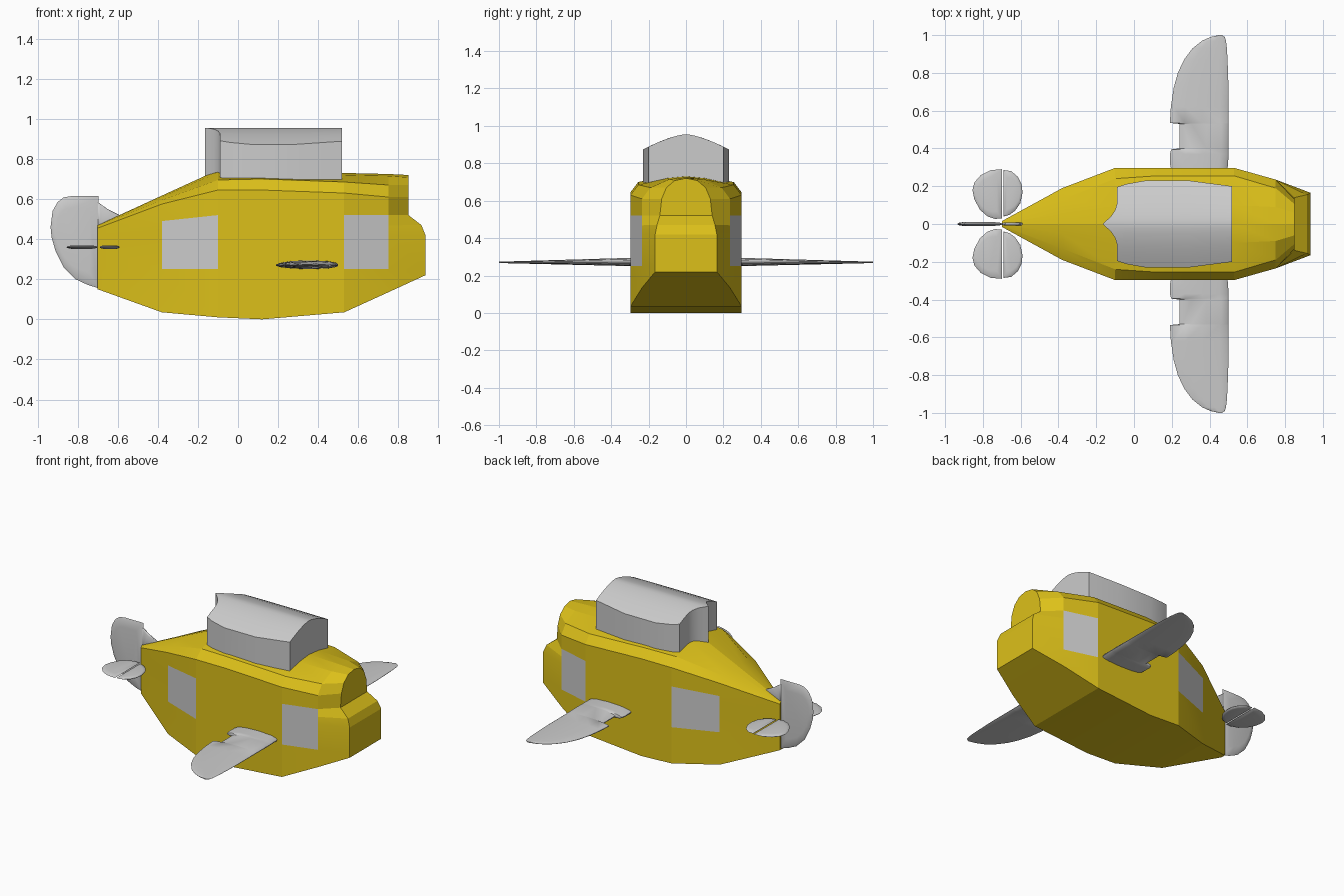
import bpy, bmesh, math

if "Cube" in bpy.data.objects:
    bpy.data.objects.remove(bpy.data.objects["Cube"])

yellow = bpy.data.materials.new("yellow_paint")
yellow.diffuse_color = (0.72, 0.53, 0.01, 1)
yellow.use_nodes = True
yellow.node_tree.nodes["Principled BSDF"].inputs["Base Color"].default_value = yellow.diffuse_color


def make(name, verts, faces, mat=None, angle=30, mirror=False):
    bm = bmesh.new()
    vs = [bm.verts.new(v) for v in verts]
    for f in faces:
        bm.faces.new([vs[i] for i in f])
    bmesh.ops.remove_doubles(bm, verts=bm.verts, dist=1e-5)
    bmesh.ops.delete(bm, geom=[v for v in bm.verts if not v.link_faces], context='VERTS')
    bmesh.ops.recalc_face_normals(bm, faces=bm.faces)
    me = bpy.data.meshes.new(name)
    bm.to_mesh(me)
    bm.free()
    ob = bpy.data.objects.new(name, me)
    bpy.context.collection.objects.link(ob)
    if mat:
        me.materials.append(mat)
    bpy.ops.object.select_all(action='DESELECT')
    ob.select_set(True)
    bpy.context.view_layer.objects.active = ob
    bpy.ops.object.shade_smooth_by_angle(angle=math.radians(angle))
    if mirror:
        m = ob.modifiers.new("mirror", 'MIRROR')
        m.use_axis = (False, True, False)
    return ob


def loft(name, rings, panels=None, ladder=True, **kw):
    """Skin closed rings; ends capped by rungs (ladder) or one polygon.
    panels maps an object name to (ring, point) quads split off as their own part."""
    n = len(rings[0])
    verts = [p for r in rings for p in r]
    quads = {(k, i): (k*n + i, k*n + (i+1) % n, (k+1)*n + (i+1) % n, (k+1)*n + i)
             for k in range(len(rings) - 1) for i in range(n)}
    for part, keys in (panels or {}).items():
        make(part, verts, [quads.pop(k) for k in keys], angle=5)
    faces = list(quads.values())
    for o in (0, (len(rings) - 1) * n):
        if ladder:
            faces += [(o+i, o+i+1, o+n-2-i, o+n-1-i) for i in range(n//2 - 1)]
        else:
            faces.append(tuple(range(o, o + n)))
    return make(name, verts, faces, **kw)


# Hull: sections from tail to nose
def hull_ring(x, w, zb, z1, z4, zs, w2, z2, w3, z3, zt):
    mid = [z1, z1 + (z4 - z1) * .63, z1 + (z4 - z1) * .81, z4]
    half = [(x, w, z) for z in [zb] + mid + [zs]] + [(x, w2, z2), (x, w3, z3), (x, 0, zt)]
    return both(half)


def both(half):
    return half + [(x, -y, z) for x, y, z in reversed(half)]


rings = [
    hull_ring(-.70, .015, .15, .25, .42, .455, .012, .463, .006, .468, .47),
    hull_ring(-.38, .19, .035, .25, .49, .575, .13, .595, .05, .611, .617),
    hull_ring(-.10, .297, .01, .25, .52, .645, .24, .695, .09, .732, .745),
    hull_ring(.12, .297, 0, .25, .52, .645, .255, .70, .10, .727, .737),
    hull_ring(.53, .297, .035, .25, .52, .63, .255, .685, .10, .72, .73),
    hull_ring(.75, .235, .135, .25, .52, .61, .19, .67, .09, .715, .725),
    both([(.935, .165, .22), (.935, .165, .25), (.935, .165, .42), (.915, .155, .47),
          (.85, .14, .52), (.85, .13, .61), (.85, .105, .67), (.85, .06, .708), (.85, 0, .72)]),
]
last = len(rings[0]) - 2
windows = {}
for label, k in (("rear", 1), ("front", 4)):
    windows[label + "_window_left"] = [(k, i) for i in (1, 2, 3)]
    windows[label + "_window_right"] = [(k, last - i) for i in (1, 2, 3)]
loft("hull", rings, windows, mat=yellow, angle=12)

# Conning tower with arched roof and pointed back edge
half_f = [(0, -.075), (.1, -.055), (.22, -.03), (.38, -.01), (.55, 0), (.8, 0), (1, 0)]
cols = [(-f, d) for f, d in reversed(half_f[1:])] + half_f
rings = []
for x, w, back in ((-.09, .195, 1), (-.04, .212, 0), (.06, .23, 0), (.29, .23, 0), (.52, .20, 0)):
    low = [(x + d * back, f * w, .67) for f, d in cols]
    top = [(x, y, .955 - .082 * (abs(y) / .23) ** 1.5) for x, y, z in reversed(low)]
    rings.append(low + top)
loft("tower", rings, angle=25)

# Side wings: airfoil sections along y, with a notch in the trailing edge
foil = [(0, .15), (.06, .5), (.25, .85), (.55, 1), (.85, .8), (.97, .5), (1, .1)]
plan = [(.28, .20, .49), (.31, .192, .498), (.37, .19, .50), (.395, .197, .50), (.40, .24, .50),
        (.53, .24, .50), (.535, .19, .50), (.62, .195, .50), (.72, .21, .50), (.80, .232, .498),
        (.87, .265, .495), (.93, .31, .492), (.97, .36, .487), (.99, .405, .48), (1.0, .45, .465)]
rings = []
for y, x0, x1 in plan:
    t = .025 - .021 * (y - .28) / .72
    low = [(x0 + u * (x1 - x0), y, .27 - .8 * t * h) for u, h in foil]
    top = [(x0 + u * (x1 - x0), y, .27 + t * h) for u, h in reversed(foil)]
    rings.append(low + top)
loft("wing", rings, angle=40, mirror=True)


# Tail fins: thin lens-shaped plates
def fin(name, outline, t, to3d, **kw):
    n = len(outline)
    ca = sum(p[0] for p in outline) / n
    cb = sum(p[1] for p in outline) / n
    rings = [[to3d(ca + (a - ca) * s, cb + (b - cb) * s, d) for a, b in outline]
             for s, d in ((.7, -t), (.93, -t * .6), (1, 0), (.93, t * .6), (.7, t))]
    return loft(name, rings, ladder=False, angle=50, **kw)


def upright(a, b, d):
    return (a, d, b)


def level(a, b, d):
    return (a, b, .36 + d)


fin("rudder", [(-.695, .155), (-.75, .172), (-.81, .20), (-.87, .26), (-.91, .34), (-.93, .41),
               (-.935, .46), (-.925, .54), (-.90, .585), (-.87, .608), (-.83, .615), (-.695, .615)],
    .01, upright)
fin("dorsal_fin", [(-.70, .585), (-.65, .55), (-.58, .515), (-.70, .46)], .008, upright)
fin("elevator", [(-.70, .29), (-.76, .285), (-.81, .26), (-.845, .22), (-.855, .18), (-.845, .13),
                 (-.815, .075), (-.775, .04), (-.735, .027), (-.70, .03)], .008, level, mirror=True)
fin("stabilizer", [(-.69, .285), (-.65, .28), (-.615, .25), (-.595, .21), (-.59, .165),
                   (-.602, .11), (-.63, .07), (-.66, .048), (-.69, .04)], .008, level, mirror=True)
